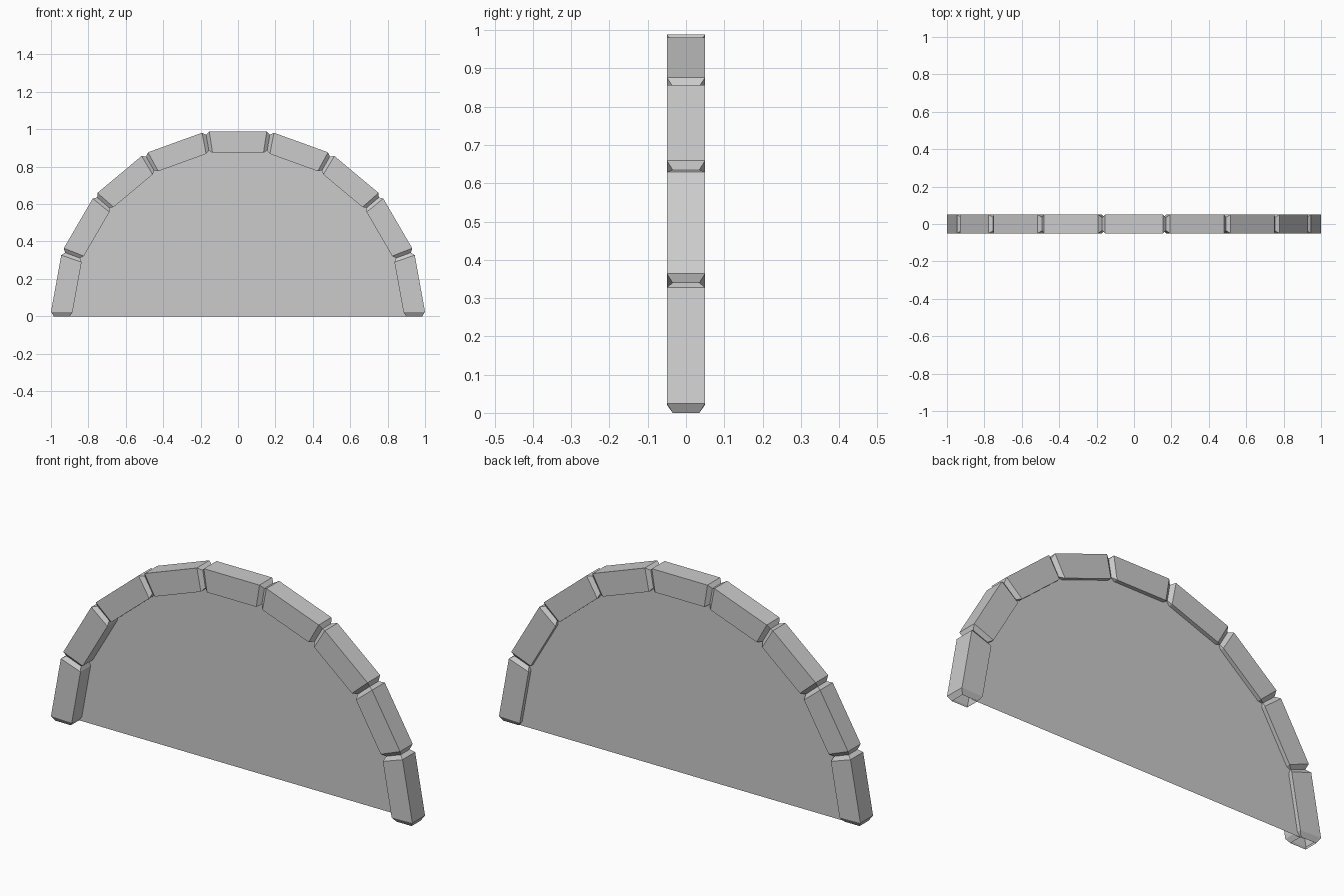
import bpy, bmesh
from math import sin, cos, radians

if "Cube" in bpy.data.objects:
    bpy.data.objects.remove(bpy.data.objects["Cube"])

BLOCKS = 9
END, GROOVE = 1.4, 2.25          # degrees: bevel at each foot, groove between blocks
SPAN = (180 - 2 * END - (BLOCKS - 1) * GROOVE) / BLOCKS
FULL = (0.885, 1.0, 0.05)        # inner radius, outer radius, half depth
INSET = (0.90, 0.985, 0.035)


def make_object(name, bm):
    mesh = bpy.data.meshes.new(name)
    bm.to_mesh(mesh)
    bm.free()
    obj = bpy.data.objects.new(name, mesh)
    bpy.context.collection.objects.link(obj)
    return obj


def polar(r, deg, y):
    return (r * cos(radians(deg)), y, r * sin(radians(deg)))


# Cross-section stations along the arch: blocks separated by V grooves
stations = [(0, INSET)]
angle = END
for i in range(BLOCKS):
    stations += [(angle, FULL), (angle + SPAN, FULL)]
    groove = GROOVE / 2 if i < BLOCKS - 1 else END
    stations.append((angle + SPAN + groove, INSET))
    angle += SPAN + GROOVE

# Arch of bevelled blocks
bm = bmesh.new()
rings = []
for a, (inner, outer, d) in stations:
    section = [(inner, -d), (outer, -d), (outer, d), (inner, d)]
    rings.append([bm.verts.new(polar(r, a, y)) for r, y in section])
for p, q in zip(rings, rings[1:]):
    for i in range(4):
        j = (i + 1) % 4
        bm.faces.new((p[i], p[j], q[j], q[i]))
bmesh.ops.recalc_face_normals(bm, faces=bm.faces)
make_object("arch_blocks", bm)

# Flat half-round panel filling the arch, set toward the back
bm = bmesh.new()
bm.faces.new([bm.verts.new(polar(0.93, a, 0.03)) for a, s in stations if s is INSET])
make_object("back_panel", bm)
